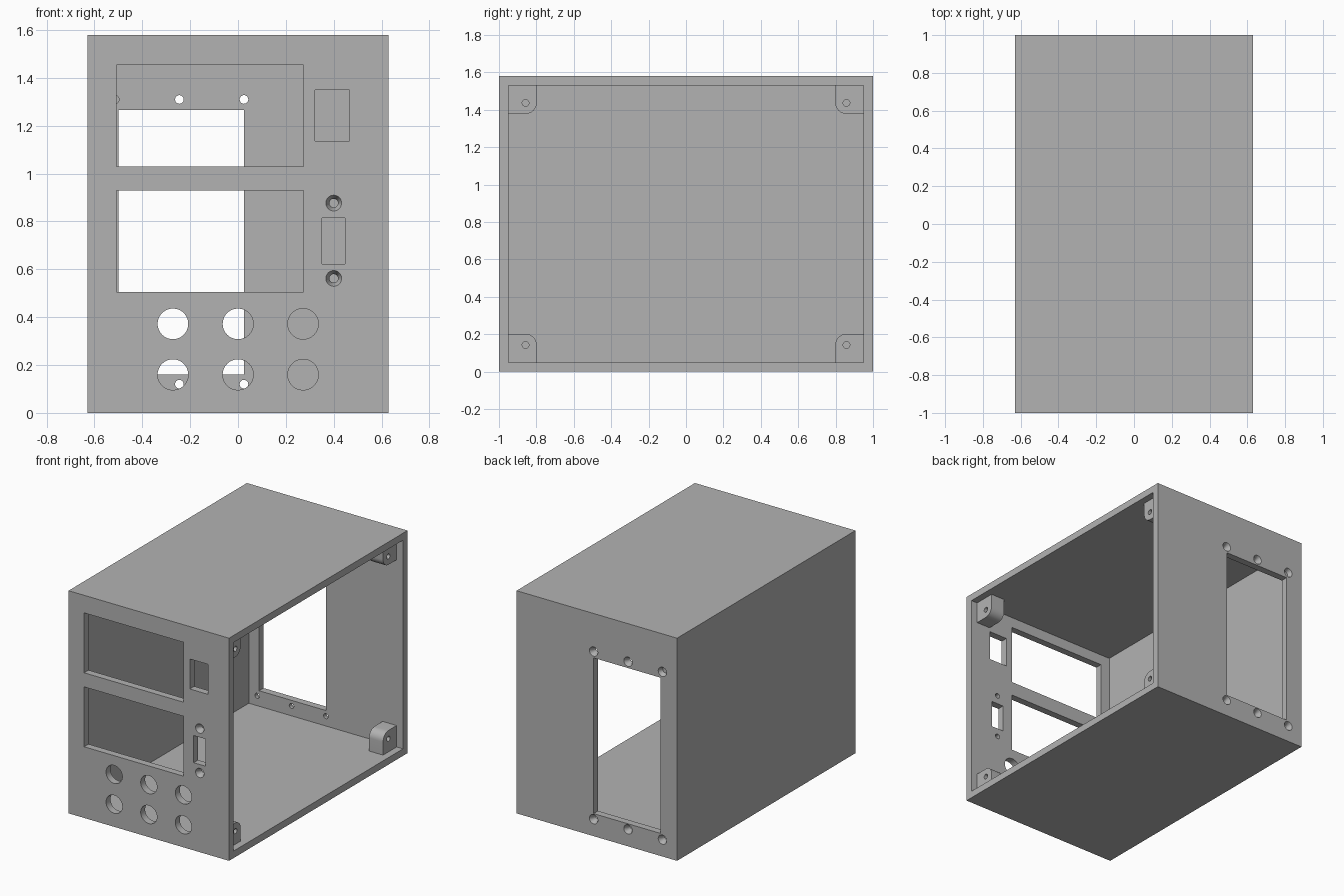
import bpy, bmesh, math
from mathutils import Matrix, Vector

cube = bpy.data.objects.get("Cube")
if cube:
    bpy.data.objects.remove(cube)

W, D, H, T = 0.63, 1.0, 1.58, 0.05   # half width, half depth, height, wall
SCREW = 0.018

grey = bpy.data.materials.new("plain grey")
grey.use_nodes = True
grey.diffuse_color = (0.45, 0.45, 0.45, 1)
grey.node_tree.nodes["Principled BSDF"].inputs["Base Color"].default_value = grey.diffuse_color


def finish(bm, name):
    bmesh.ops.recalc_face_normals(bm, faces=bm.faces)
    mesh = bpy.data.meshes.new(name)
    bm.to_mesh(mesh)
    bm.free()
    mesh.materials.append(grey)
    obj = bpy.data.objects.new(name, mesh)
    bpy.context.collection.objects.link(obj)
    return obj


def box(name, low, high):
    low, high = Vector(low), Vector(high)
    bm = bmesh.new()
    bmesh.ops.create_cube(bm, size=1, matrix=Matrix.Translation((low + high) / 2)
                          @ Matrix.Diagonal((*(high - low), 1)))
    return finish(bm, name)


def rod(name, centre, r1, r2, length, axis, sides=32):
    """Cylinder or cone with radius r2 at the end the axis points to."""
    bm = bmesh.new()
    turn = Vector((0, 0, 1)).rotation_difference(Vector(axis)).to_matrix().to_4x4()
    bmesh.ops.create_cone(bm, cap_ends=True, segments=sides, radius1=r1, radius2=r2,
                          depth=length, matrix=Matrix.Translation(centre) @ turn)
    return finish(bm, name)


def cut(target, cutter):
    mod = target.modifiers.new("cut", "BOOLEAN")
    mod.operation = "DIFFERENCE"
    mod.solver = "EXACT"
    mod.object = cutter
    bpy.context.view_layer.objects.active = target
    bpy.ops.object.modifier_apply(modifier=mod.name)
    bpy.data.objects.remove(cutter)


def smooth(obj):
    bpy.ops.object.select_all(action="DESELECT")
    obj.select_set(True)
    bpy.context.view_layer.objects.active = obj
    bpy.ops.object.shade_smooth_by_angle(angle=math.radians(30))


def screw_hole(x, z, side):
    """Countersunk hole through the front (side -1) or back (side 1) wall."""
    cut(case, rod("hole", (x, side * D, z), SCREW, SCREW, 0.3, (0, 1, 0)))
    cut(case, rod("sink", (x, side * D, z), SCREW, 0.048, 0.06, (0, side, 0)))


# Hollow case, open on its left side
case = box("case", (-W, -D, 0), (W, D, H))
cut(case, box("hollow", (-W + T, -D + T, T), (W + 0.2, D - T, H - T)))

# Front panel: two display windows, a switch slot and a connector slot
for x0, x1, z0, z1 in ((-0.508, 0.273, 1.03, 1.455), (-0.508, 0.273, 0.505, 0.93),
                       (0.322, 0.465, 1.137, 1.35), (0.352, 0.447, 0.622, 0.815)):
    cut(case, box("window", (x0, -D - 0.1, z0), (x1, -D + 0.1, z1)))

# Two rows of round terminal holes
for z in (0.16, 0.372):
    for x in (-0.272, 0, 0.272):
        cut(case, rod("terminal", (x, -D, z), 0.064, 0.064, 0.3, (0, 1, 0), 48))

# Connector screws
for z in (0.562, 0.877):
    screw_hole(0.4, z, -1)

# Back opening with its six screws
cut(case, box("opening", (-0.5, D - 0.1, 0.16), (0.025, D + 0.1, 1.265)))
for z in (0.12, 1.31):
    for x in (-0.515, -0.245, 0.025):
        screw_hole(x, z, 1)
smooth(case)

# Corner posts for the cover, set back from the open edge
SIZE, ROUND, FACE, LENGTH = 0.152, 0.06, W - T, 0.11
for sy, y_name in ((-1, "front"), (1, "back")):
    for sz, z_name in ((1, "lower"), (-1, "upper")):
        profile = [(0, 0), (SIZE, 0)]
        for i in range(9):
            a = math.radians(90 * i / 8)
            profile.append((SIZE - ROUND + ROUND * math.cos(a),
                            SIZE - ROUND + ROUND * math.sin(a)))
        profile.append((0, SIZE))
        cy, cz = sy * (D - T), T if sz > 0 else H - T
        bm = bmesh.new()
        face = bm.faces.new([bm.verts.new((FACE, cy - sy * u, cz + sz * v))
                             for u, v in profile])
        new = bmesh.ops.extrude_face_region(bm, geom=[face])["geom"]
        bmesh.ops.translate(bm, vec=(-LENGTH, 0, 0),
                            verts=[g for g in new if isinstance(g, bmesh.types.BMVert)])
        post = finish(bm, f"{y_name}_{z_name}_post")
        cut(post, rod("post_hole", (FACE, cy - sy * 0.092, cz + sz * 0.093),
                      SCREW, SCREW, 0.18, (1, 0, 0)))
        smooth(post)
